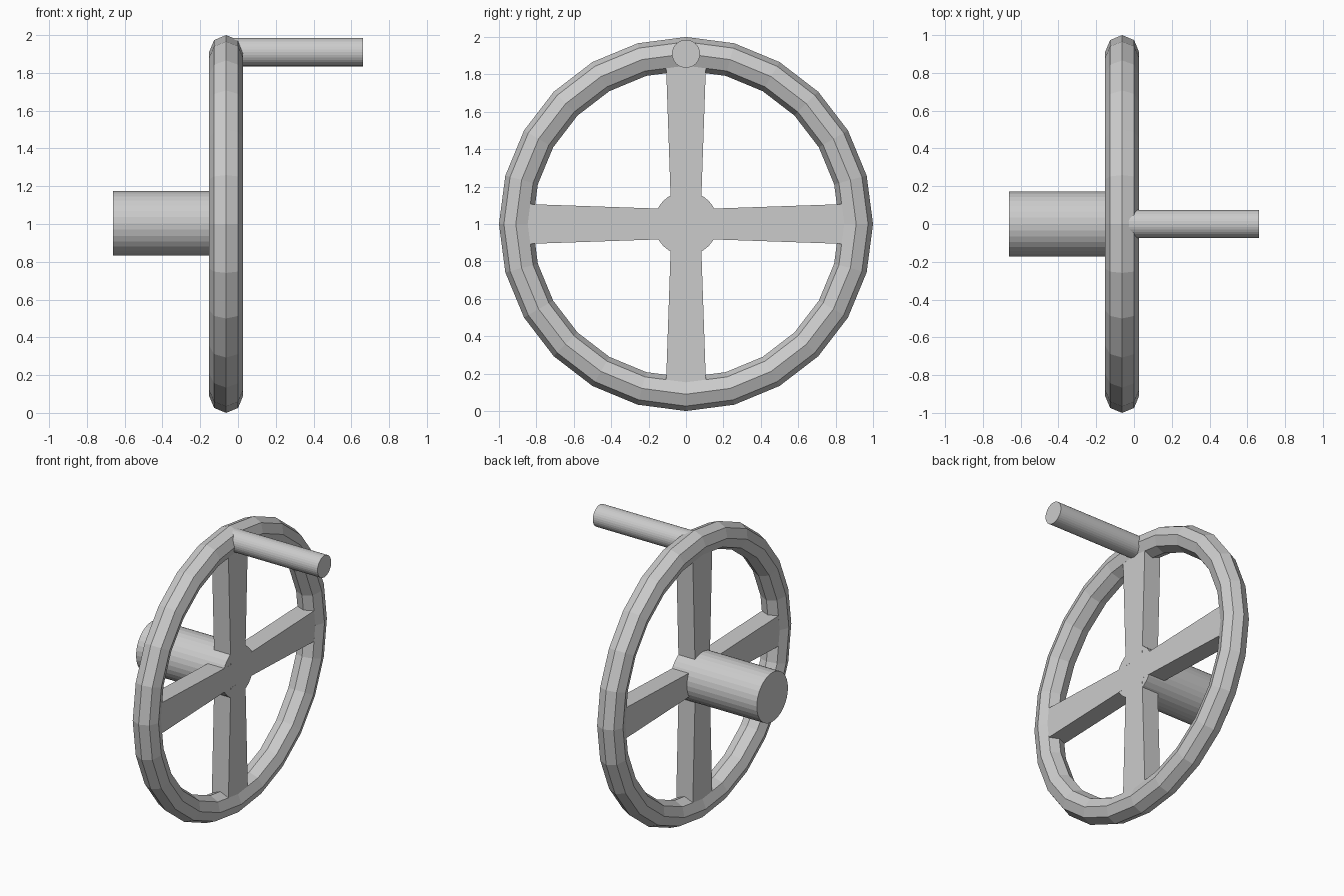
import bpy, bmesh
from math import pi
from mathutils import Matrix

if "Cube" in bpy.data.objects:
    bpy.data.objects.remove(bpy.data.objects["Cube"])

CX = -0.063          # plane of the wheel
HALF = 0.0636        # half depth of the spokes


def rod(name, x0, x1, z, radius, sides):
    """Cylinder lying along x."""
    bpy.ops.mesh.primitive_cylinder_add(
        vertices=sides, radius=radius, depth=x1 - x0,
        location=((x0 + x1) / 2, 0, z), rotation=(0, pi / 2, 0))
    bpy.context.object.name = name


def spoke(name, angle):
    """Bar that widens from the hub to the rim."""
    bm = bmesh.new()
    profile = [(-0.08, 0.08), (0.08, 0.08), (0.107, 0.86), (-0.107, 0.86)]
    face = bm.faces.new([bm.verts.new((-HALF, y, z)) for y, z in profile])
    out = bmesh.ops.extrude_face_region(bm, geom=[face])
    verts = [v for v in out["geom"] if isinstance(v, bmesh.types.BMVert)]
    bmesh.ops.translate(bm, vec=(2 * HALF, 0, 0), verts=verts)
    bmesh.ops.recalc_face_normals(bm, faces=bm.faces)
    bm.transform(Matrix.Translation((CX, 0, 1)) @ Matrix.Rotation(angle, 4, 'X'))
    mesh = bpy.data.meshes.new(name)
    bm.to_mesh(mesh)
    bm.free()
    bpy.context.collection.objects.link(bpy.data.objects.new(name, mesh))


# Faceted rim
bpy.ops.mesh.primitive_torus_add(
    major_segments=24, minor_segments=8, major_radius=0.91, minor_radius=0.09,
    location=(CX, 0, 1), rotation=(0, pi / 2, 0))
bpy.context.object.name = "rim"
bpy.context.object.data.shade_flat()

# Four spokes
for i in range(4):
    spoke(f"spoke_{i + 1}", i * pi / 2)

# Hub shaft behind the wheel, crank grip in front
rod("hub_shaft", -0.663, CX + HALF - 0.0005, 1.003, 0.171, 32)
rod("crank_grip", CX, 0.663, 1.91, 0.075, 32)
